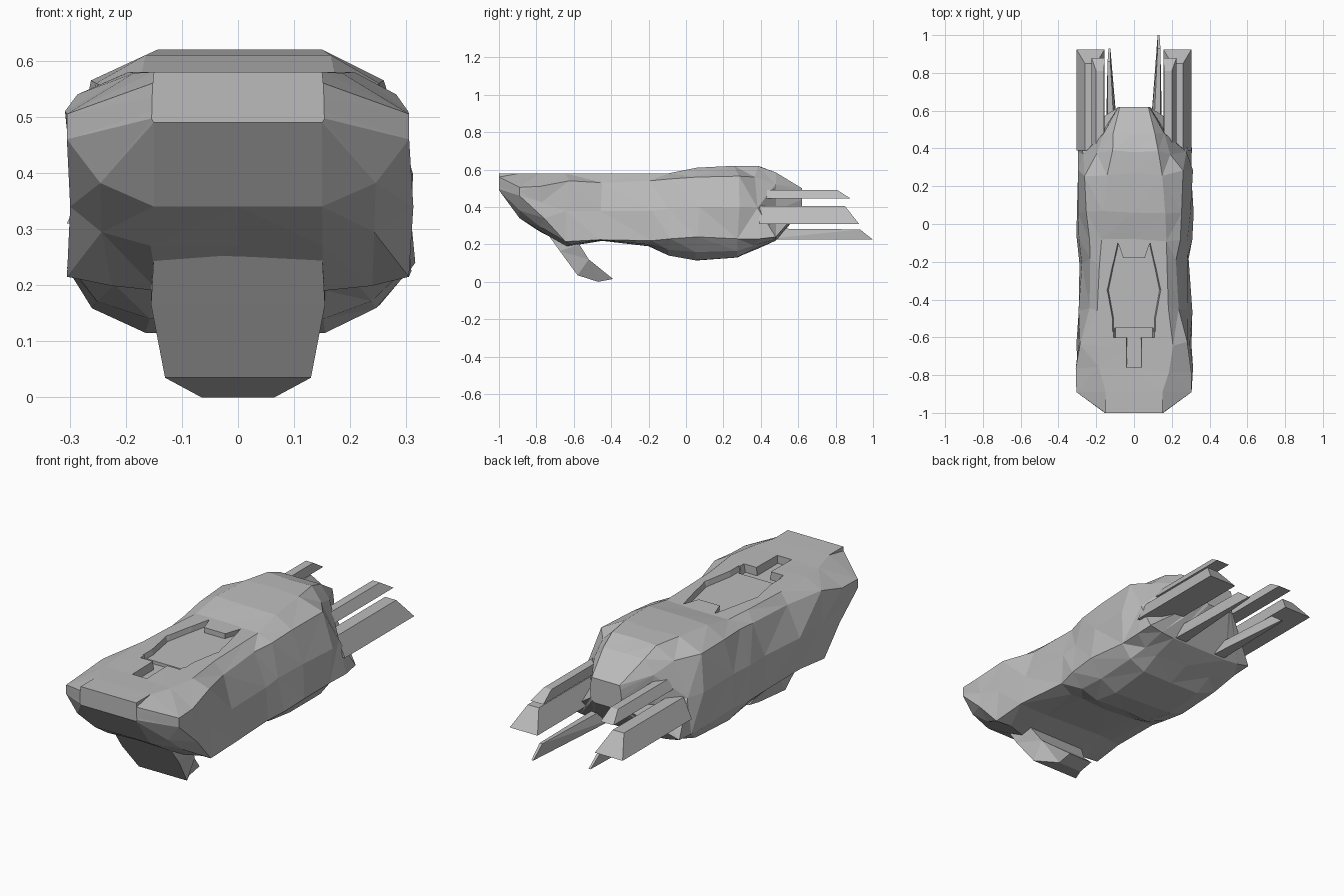
import bpy
import bmesh
import random

random.seed(4)
default_cube = bpy.data.objects.get("Cube")
if default_cube:
    bpy.data.objects.remove(default_cube, do_unlink=True)

grey = bpy.data.materials.new("hull grey")
grey.use_nodes = True
grey.diffuse_color = (0.5, 0.5, 0.5, 1)
grey.node_tree.nodes["Principled BSDF"].inputs["Base Color"].default_value = (0.5, 0.5, 0.5, 1)


def loft(name, rings, jitter=0.0):
    """Skin a list of closed rings with equal point counts and cap both ends."""
    mesh = bpy.data.meshes.new(name)
    bm = bmesh.new()
    rows = [[bm.verts.new(point) for point in ring] for ring in rings]
    count = len(rows[0])
    for first, second in zip(rows, rows[1:]):
        for i in range(count):
            j = (i + 1) % count
            bm.faces.new((first[i], first[j], second[j], second[i]))
    bm.faces.new(rows[0])
    bm.faces.new(rows[-1][::-1])
    # Uneven plating on the interior rings
    for row in rows[2:-2]:
        for vert in row:
            if abs(vert.co.x) > 0.01:
                vert.co.x += random.uniform(-jitter, jitter)
                vert.co.y += random.uniform(-jitter, jitter) * 2
    bmesh.ops.remove_doubles(bm, verts=bm.verts, dist=0.0005)
    bmesh.ops.triangulate(bm, faces=bm.faces)
    bmesh.ops.recalc_face_normals(bm, faces=bm.faces)
    bm.to_mesh(mesh)
    bm.free()
    mesh.materials.append(grey)
    obj = bpy.data.objects.new(name, mesh)
    bpy.context.collection.objects.link(obj)
    return obj


def hull_ring(y, top_w, top_z, sh_w, sh_z, mid_w, low_w, low_z, bot_w, bot_z):
    """Mirror half a cross-section, rounded out at the belly, into a full ring."""
    drop = low_z - bot_z
    belly = ((low_w + bot_w) / 2 + drop * .15, (low_z + bot_z) / 2 - drop * .15)
    half = [(top_w, top_z), (sh_w, sh_z), (mid_w, (sh_z + low_z) / 2),
            (low_w, low_z), belly, (bot_w, bot_z)]
    right = [(x, y, z) for x, z in half]
    left = [(-x, y, z) for x, z in reversed(half)]
    return [(0, y, top_z)] + right + [(0, y, bot_z)] + left


# Main hull: y, then width and height of deck, shoulder, side, lower edge, keel
stations = [
    (-1, .15, .58, .152, .56, .153, .153, .51, .15, .49),
    (-.89, .15, .58, .305, .505, .305, .305, .46, .15, .34),
    (-.77, .19, .578, .305, .51, .305, .305, .34, .15, .27),
    (-.63, .2, .58, .28, .54, .295, .305, .215, .15, .19),
    (-.45, .19, .58, .24, .53, .285, .3, .225, .15, .22),
    (-.2, .18, .58, .23, .54, .275, .285, .22, .15, .19),
    (-.08, .18, .58, .24, .55, .285, .3, .23, .16, .14),
    (.06, .17, .61, .26, .56, .305, .31, .24, .16, .115),
    (.27, .15, .62, .265, .565, .305, .305, .23, .16, .13),
    (.38, .12, .618, .2, .56, .275, .302, .23, .16, .175),
    (.48, .11, .585, .16, .52, .17, .3, .24, .16, .22),
    (.62, .075, .5, .08, .48, .085, .08, .4, .06, .38),
]
hull = loft("hull", [hull_ring(*s) for s in stations], 0.009)


# Sunken deck well and forward slot
def cutter(name, outline, floor):
    obj = loft(name, [[(x * k, y, z) for x, y in outline] for z, k in ((floor, 0.9), (.7, 1.2))])
    obj.hide_render = True
    obj.hide_viewport = True
    cut = hull.modifiers.new(name, "BOOLEAN")
    cut.operation = "DIFFERENCE"
    cut.solver = "EXACT"
    cut.object = obj


well = [(.12, -.57), (.12, -.5), (.15, -.35), (.12, -.22), (.09, -.1), (.06, -.18)]
cutter("deck_well_cutter", well + [(-x, y) for x, y in reversed(well)], .555)
slot = [(.04, -.76), (.04, -.6), (.11, -.6), (.11, -.55)]
cutter("slot_cutter", slot + [(-x, y) for x, y in reversed(slot)], .54)

# Curved chin scoop: front edge, back edge and half-width down its length
chin = [(-.74, .255, -.55, .25, .15), (-.675, .165, -.57, .2, .155),
        (-.58, .035, -.52, .12, .13), (-.47, 0, -.39, .015, .065)]
loft("chin_scoop", [[(-w, fy, fz), (w, fy, fz), (w, by, bz), (-w, by, bz)]
                    for fy, fz, by, bz, w in chin])


def prong(name, side, start, low, high, low_x, high_x, low_tip, high_tip):
    """Tapered bar running aft with a slanted tip."""
    rings = []
    for low_y, high_y in ((start, start), (low_tip, high_tip)):
        rings.append([(side * low_x[0], low_y, low), (side * low_x[1], low_y, low),
                      (side * high_x[1], high_y, high), (side * high_x[0], high_y, high)])
    loft(name, rings)


# Aft prongs on both sides
for side, label in ((1, "left"), (-1, "right")):
    prong(label + "_upper_prong", side, .42, .445, .49, (.155, .225), (.16, .2), .88, .81)
    prong(label + "_side_prong", side, .39, .31, .405, (.155, .305), (.2, .26), .925, .85)
    # Thin lower spike narrowing to a point
    tip_y = 1.0 if side > 0 else .93
    loft(label + "_lower_spike", [
        [(side * x, .4, z) for x, z in ((.08, .225), (.15, .225), (.14, .285), (.1, .285))],
        [(side * .125, tip_y, .225), (side * .135, tip_y, .225),
         (side * .14, tip_y - .07, .28), (side * .125, tip_y - .07, .28)]])
